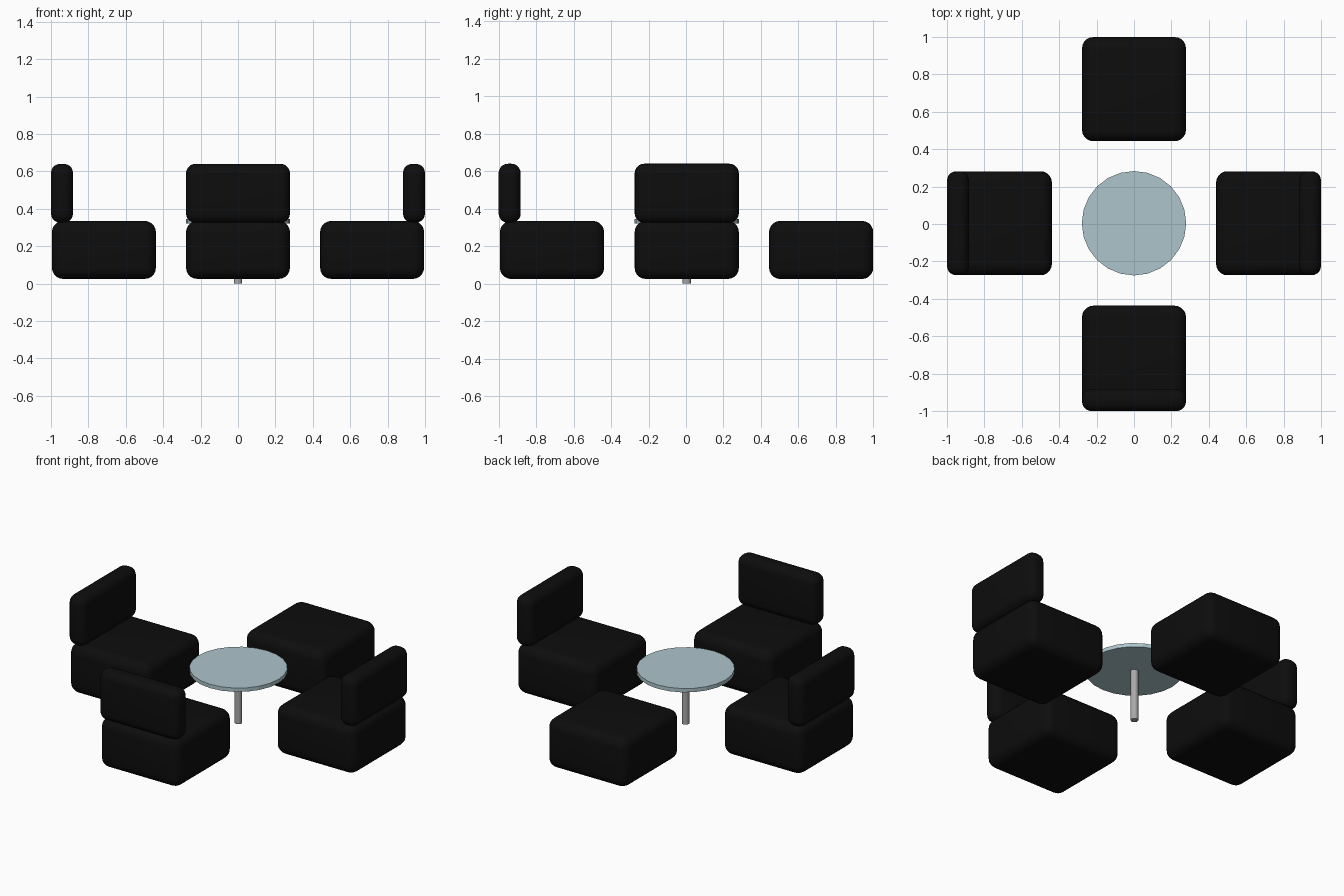
import bpy
import math

cube = bpy.data.objects.get("Cube")
if cube:
    bpy.data.objects.remove(cube, do_unlink=True)


def material(name, rgb):
    m = bpy.data.materials.new(name)
    m.use_nodes = True
    m.diffuse_color = (*rgb, 1)
    m.node_tree.nodes["Principled BSDF"].inputs["Base Color"].default_value = (*rgb, 1)
    return m


black = material("black upholstery", (0.004, 0.004, 0.004))
glass = material("pale blue glass", (0.42, 0.56, 0.60))
metal = material("grey metal", (0.4, 0.4, 0.4))


def cushion(name, center, size, radius):
    """Box with generously rounded edges."""
    bpy.ops.mesh.primitive_cube_add(size=1, location=center)
    ob = bpy.context.object
    ob.name = name
    ob.scale = size
    bpy.ops.object.transform_apply(location=False, rotation=False, scale=True)
    bevel = ob.modifiers.new("round", "BEVEL")
    bevel.width = radius
    bevel.segments = 5
    bpy.ops.object.modifier_apply(modifier="round")
    bpy.ops.object.shade_smooth_by_angle(angle=math.radians(35))
    ob.data.materials.append(black)


def disc(name, radius, bottom, top, sides, mat):
    bpy.ops.mesh.primitive_cylinder_add(
        vertices=sides, radius=radius, depth=top - bottom,
        location=(0, 0.004, (bottom + top) / 2))
    ob = bpy.context.object
    ob.name = name
    ob.data.materials.append(mat)
    return ob


# Four seats around the table; the rear one has no backrest
for side, dx, dy in (("left", 1, 0), ("right", -1, 0), ("front", 0, -1), ("rear", 0, 1)):
    shift = 0.004 if dx or dy > 0 else 0.002
    cushion(side + "_seat", (dx * 0.717, dy * 0.717 + shift, 0.18),
            (0.556, 0.556, 0.31), 0.06)
    if side != "rear":
        size = (0.118, 0.556, 0.315) if dx else (0.556, 0.118, 0.315)
        cushion(side + "_backrest", (dx * 0.941, dy * 0.941 + (0.004 if dx else 0), 0.4825),
                size, 0.05)

# Round glass table on a slim post
disc("table_top", 0.279, 0.322, 0.346, 24, glass)
post = disc("table_post", 0.022, 0, 0.323, 16, metal)
bpy.ops.object.shade_smooth_by_angle(angle=math.radians(35))
